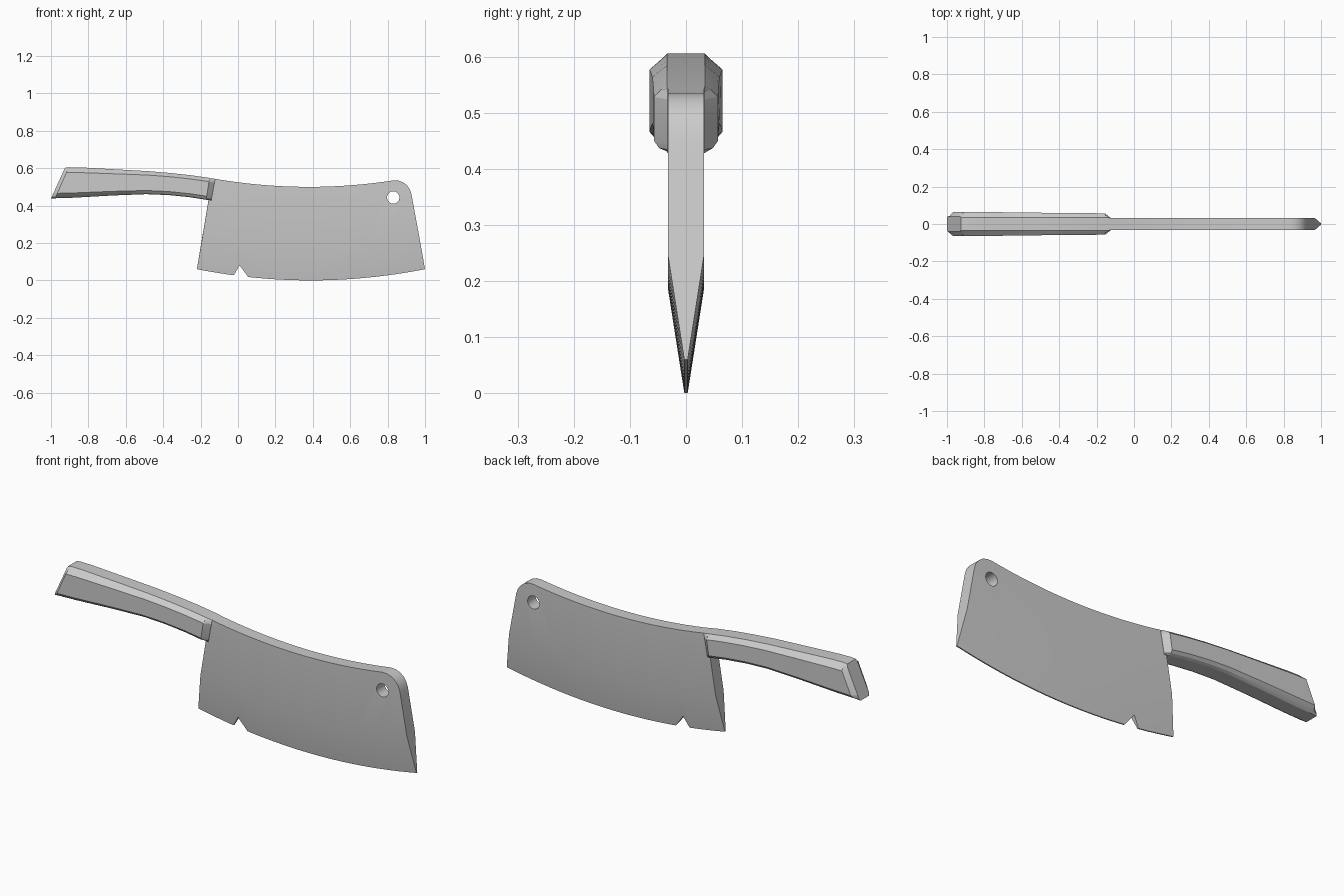
import bpy, bmesh, math

if "Cube" in bpy.data.objects:
    bpy.data.objects.remove(bpy.data.objects["Cube"])


def make_object(name, bm):
    bmesh.ops.remove_doubles(bm, verts=bm.verts, dist=1e-5)
    bmesh.ops.recalc_face_normals(bm, faces=bm.faces)
    mesh = bpy.data.meshes.new(name)
    bm.to_mesh(mesh)
    bm.free()
    ob = bpy.data.objects.new(name, mesh)
    bpy.context.collection.objects.link(ob)
    return ob


def loft(name, rings):
    """Closed solid skinned through rings of equal point count."""
    bm = bmesh.new()
    vs = [[bm.verts.new(p) for p in r] for r in rings]
    n = len(vs[0])
    for a, b in zip(vs, vs[1:]):
        for i in range(n):
            j = (i + 1) % n
            bm.faces.new((a[i], a[j], b[j], b[i]))
    bm.faces.new(vs[0])
    bm.faces.new(vs[-1])
    return make_object(name, bm)


def activate(ob):
    bpy.ops.object.select_all(action='DESELECT')
    ob.select_set(True)
    bpy.context.view_layer.objects.active = ob


def cut(ob, outline):
    """Cut a prism with the given xz outline right through ob."""
    cutter = loft("cutter", [[(x, y, z) for x, z in outline] for y in (-0.2, 0.2)])
    mod = ob.modifiers.new("cut", 'BOOLEAN')
    mod.operation = 'DIFFERENCE'
    mod.solver = 'EXACT'
    mod.object = cutter
    activate(ob)
    bpy.ops.object.modifier_apply(modifier=mod.name)
    bpy.data.objects.remove(cutter)


# Blade: vertical sections from heel to tip, wedge ground towards the edge
HALF = 0.032
spine = []
for i in range(19):
    x = -0.138 + (0.83 + 0.138) * i / 18
    spine.append((x, 0.5 + 0.17 * (x - 0.38) ** 2))
spine += [(0.857, 0.534), (0.882, 0.525), (0.903, 0.509), (0.918, 0.488), (0.926, 0.465), (0.931, 0.44)]

rings = []
for i, (tx, tz) in enumerate(spine):
    t = i / (len(spine) - 1)
    bx = -0.22 + 1.22 * t
    bz = 0.06 * ((bx - 0.39) / 0.61) ** 2
    mx = -0.188 + (0.967 + 0.188) * t
    mz = bz + 0.185
    rings.append([(bx, -0.003, bz), (mx, -HALF, mz), (tx, -HALF, tz),
                  (tx, HALF, tz), (mx, HALF, mz), (bx, 0.003, bz)])
blade = loft("blade", rings)

# Notch in the cutting edge and hanging hole
cut(blade, [(-0.032, 0.0), (-0.022, 0.028), (0.008, 0.08), (0.055, 0.018), (0.07, 0.0)])
cut(blade, [(0.83 + 0.033 * math.cos(a * math.tau / 32), 0.443 + 0.033 * math.sin(a * math.tau / 32))
            for a in range(32)])

# Handle: chamfered sections given as top x, z, bottom x, z, half width
sections = [
    (-0.925, 0.602, -1.0, 0.437, 0.040),
    (-0.905, 0.605, -0.978, 0.439, 0.065),
    (-0.84, 0.604, -0.88, 0.442, 0.065),
    (-0.64, 0.593, -0.67, 0.454, 0.062),
    (-0.48, 0.584, -0.49, 0.461, 0.060),
    (-0.36, 0.574, -0.37, 0.456, 0.059),
    (-0.25, 0.562, -0.26, 0.445, 0.058),
    (-0.152, 0.548, -0.170, 0.431, 0.057),
    (-0.122, 0.543, -0.143, 0.428, 0.033),
]
rings = []
for tx, tz, bx, bz, w in sections:
    side = [(0.034, 1.0), (0.044, 0.94), (w, 0.83), (w, 0.16), (0.048, 0.05), (0.034, 0.0)]
    side = [(min(y, w), v) for y, v in side]
    section = side + [(-y, v) for y, v in reversed(side)]
    rings.append([(bx + (tx - bx) * v, y, bz + (tz - bz) * v) for y, v in section])
handle = loft("handle", rings)

for ob in (blade, handle):
    activate(ob)
    bpy.ops.object.shade_smooth_by_angle(angle=math.radians(20))
